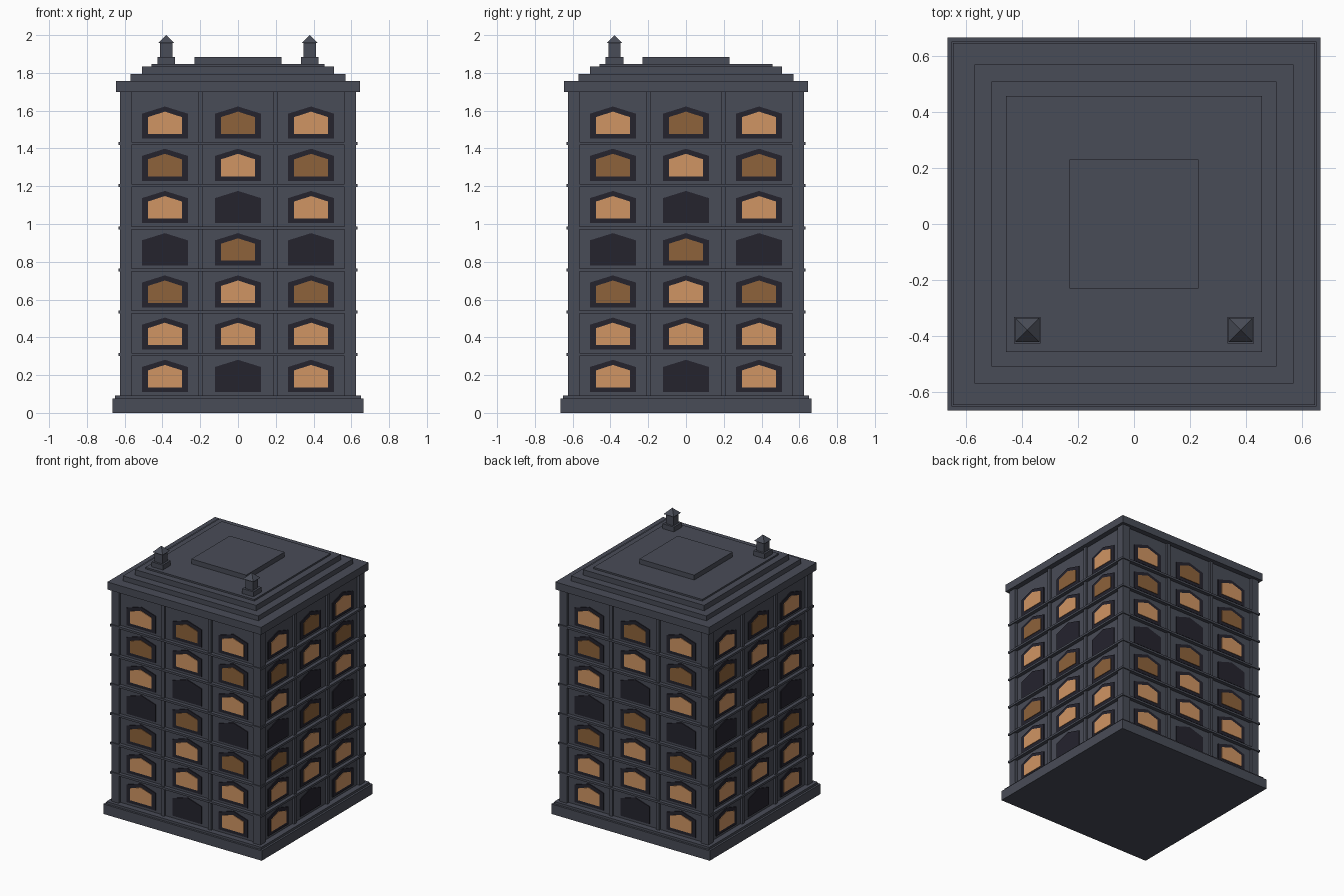
import bpy, bmesh, math
from mathutils import Matrix, Vector

cube = bpy.data.objects.get("Cube")
if cube:
    bpy.data.objects.remove(cube, do_unlink=True)


def material(name, rgb):
    m = bpy.data.materials.new(name)
    m.use_nodes = True
    m.diffuse_color = (*rgb, 1)
    m.node_tree.nodes["Principled BSDF"].inputs["Base Color"].default_value = (*rgb, 1)
    return m


SLATE = material("slate stone", (0.066, 0.072, 0.095))
DARK = material("dark window frame", (0.018, 0.017, 0.027))
LIT = material("bright amber glass", (0.63, 0.30, 0.125))
DIM = material("dim amber glass", (0.27, 0.123, 0.043))


def finish(name, bm, mat):
    bmesh.ops.recalc_face_normals(bm, faces=bm.faces)
    mesh = bpy.data.meshes.new(name)
    bm.to_mesh(mesh)
    bm.free()
    mesh.materials.append(mat)
    obj = bpy.data.objects.new(name, mesh)
    bpy.context.collection.objects.link(obj)
    return obj


def add_box(bm, x0, x1, y0, y1, z0, z1, turn=Matrix()):
    size = Matrix.Diagonal((x1 - x0, y1 - y0, z1 - z0, 1))
    place = Matrix.Translation(((x0 + x1) / 2, (y0 + y1) / 2, (z0 + z1) / 2))
    bmesh.ops.create_cube(bm, size=1, matrix=turn @ place @ size)


def slab(name, half, z0, z1):
    bm = bmesh.new()
    add_box(bm, -half, half, -half, half, z0, z1)
    return finish(name, bm, SLATE)


def add_gable(bm, cx, z, half, low, shoulder, apex, back, front, turn):
    """Upright plate with a pointed head, facing -y before turning."""
    outline = [(-half, low), (half, low), (half, shoulder), (0, apex), (-half, shoulder)]
    verts = [bm.verts.new(turn @ Vector((cx + x, -back, z + h))) for x, h in outline]
    face = bm.faces.new(verts)
    out = bmesh.ops.extrude_face_region(bm, geom=[face])
    moved = [v for v in out["geom"] if isinstance(v, bmesh.types.BMVert)]
    bmesh.ops.translate(bm, verts=moved, vec=turn.to_3x3() @ Vector((0, back - front, 0)))


SIDES = [Matrix.Rotation(i * math.pi / 2, 4, 'Z') for i in range(4)]
WALL, PITCH, FLOORS, BAY = 0.605, 0.2235, 7, 0.387

# Plinth, walls, cornice and stepped roof
slab("plinth", 0.665, 0, 0.075)
slab("plinth_step", 0.65, 0.075, 0.092)
slab("walls", WALL, 0.092, 1.70)
slab("cornice", 0.645, 1.70, 1.757)
slab("roof_step_lower", 0.568, 1.757, 1.794)
slab("roof_step_middle", 0.508, 1.794, 1.835)
slab("roof_step_upper", 0.457, 1.835, 1.847)
slab("roof_hatch", 0.23, 1.847, 1.884)

# Belt courses between floors
for i in range(1, FLOORS):
    z = 0.078 + PITCH * i
    slab(f"belt_course_{i}", 0.632, z, z + 0.016)

# Corner piers and the slim pilasters between bays
piers, pilasters = bmesh.new(), bmesh.new()
for turn in SIDES:
    add_box(piers, 0.563, 0.625, -0.625, -0.563, 0.092, 1.70, turn)
    for side in (-1, 1):
        add_box(pilasters, side * 0.197 - 0.013, side * 0.197 + 0.013,
                -0.621, -WALL + 0.01, 0.092, 1.70, turn)
finish("corner_piers", piers, SLATE)
finish("pilasters", pilasters, SLATE)

# Windows, listed from the lowest floor: (outer bays, middle bay)
ROWS = ["L-", "LL", "dL", "-d", "L-", "dL", "Ld"]
frames = bmesh.new()
glass = {"L": bmesh.new(), "d": bmesh.new()}
for turn in SIDES:
    for floor, (outer, middle) in enumerate(ROWS):
        z = 0.111 + PITCH * floor
        for column, kind in ((-1, outer), (0, middle), (1, outer)):
            cx = column * BAY
            add_gable(frames, cx, z, 0.122, 0, 0.132, 0.17, WALL - 0.002, WALL + 0.006, turn)
            if kind in glass:
                add_gable(glass[kind], cx, z, 0.09, 0.024, 0.114, 0.143,
                          WALL + 0.004, WALL + 0.01, turn)
finish("window_frames", frames, DARK)
finish("bright_window_panes", glass["L"], LIT)
finish("dim_window_panes", glass["d"], DIM)

# Pair of front chimneys with pyramid caps
for name, x in (("right", -0.38), ("left", 0.38)):
    y = -0.378
    bm = bmesh.new()
    add_box(bm, x - 0.047, x + 0.047, y - 0.047, y + 0.047, 1.847, 1.884)
    add_box(bm, x - 0.032, x + 0.032, y - 0.032, y + 0.032, 1.884, 1.957)
    place = Matrix.Translation((x, y, 1.9785)) @ Matrix.Rotation(math.pi / 4, 4, 'Z')
    bmesh.ops.create_cone(bm, cap_ends=True, segments=4, radius1=0.043 * math.sqrt(2),
                          radius2=0, depth=0.043, matrix=place)
    finish(f"{name}_chimney", bm, SLATE)
